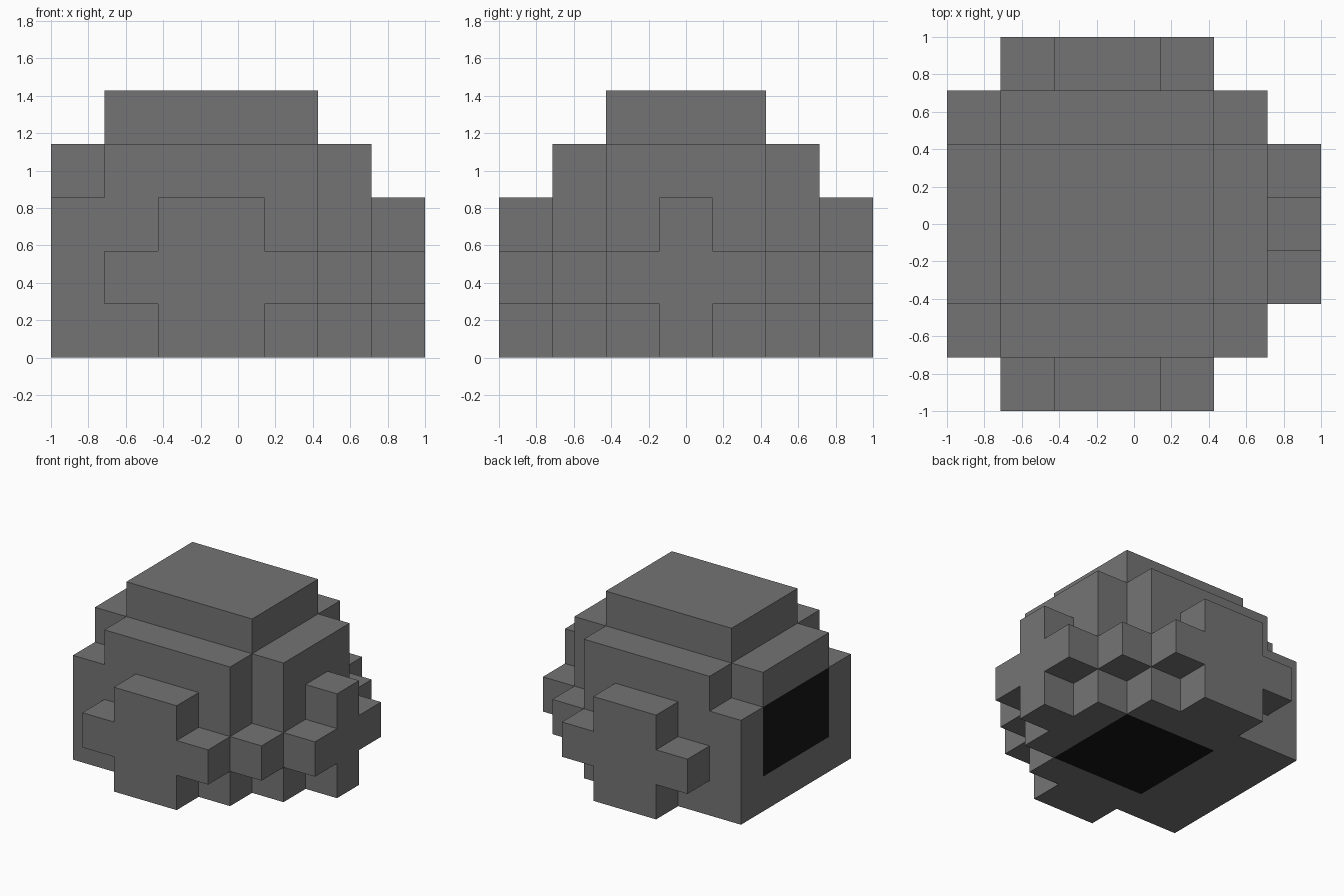
import bpy, bmesh, math
from mathutils import Vector

if "Cube" in bpy.data.objects:
    bpy.data.objects.remove(bpy.data.objects["Cube"])

U = 2 / 7                                  # size of one block
DIRS = [Vector(d) for d in ((1, 0, 0), (-1, 0, 0), (0, 1, 0), (0, -1, 0), (0, 0, 1), (0, 0, -1))]


def material(name, value):
    m = bpy.data.materials.new(name)
    m.use_nodes = True
    colour = (value, value, value, 1)
    m.diffuse_color = colour
    bsdf = m.node_tree.nodes["Principled BSDF"]
    bsdf.inputs["Base Color"].default_value = colour
    bsdf.inputs["Roughness"].default_value = 0.9
    return m


GREY = material("stone grey", 0.175)
BLACK = material("black", 0.008)


def blocks(name, boxes, is_black=None):
    """Skin a union of block ranges (x0, x1, y0, y1, z0, z1), ends exclusive."""
    cells = {(x, y, z) for x0, x1, y0, y1, z0, z1 in boxes
             for x in range(x0, x1) for y in range(y0, y1) for z in range(z0, z1)}
    bm = bmesh.new()
    for cell in sorted(cells):
        for n in DIRS:
            if tuple(int(c + d) for c, d in zip(cell, n)) in cells:
                continue
            mid = Vector(cell) + Vector((0.5, 0.5, 0.5)) + n / 2
            a = Vector((n.y, n.z, n.x)) / 2
            b = n.cross(a)
            f = bm.faces.new([bm.verts.new((mid + p - Vector((3.5, 3.5, 0))) * U)
                              for p in (-a - b, a - b, a + b, b - a)])
            f.material_index = int(bool(is_black and is_black(mid, n)))
    bmesh.ops.remove_doubles(bm, verts=bm.verts, dist=1e-4)
    bmesh.ops.recalc_face_normals(bm, faces=bm.faces)
    # merge coplanar blocks, keeping colour borders
    bmesh.ops.dissolve_limit(bm, angle_limit=math.radians(1), verts=bm.verts,
                             edges=bm.edges, delimit={'MATERIAL'})
    me = bpy.data.meshes.new(name)
    bm.to_mesh(me)
    bm.free()
    me.materials.append(GREY)
    if is_black:
        me.materials.append(BLACK)
    ob = bpy.data.objects.new(name, me)
    bpy.context.collection.objects.link(ob)
    return ob


def dark_patch(mid, n):
    """Black panels in the -x wall and in the underside."""
    if not 2 < mid.y < 5:
        return False
    wall = n.x < 0 and mid.x == 0 and 1 < mid.z < 3
    base = n.z < 0 and mid.z == 0 and 2 < mid.x < 5
    return wall or base


# Main mass: flat -x wall, block core with a shallower step at each end
blocks("body", [(0, 1, 1, 6, 0, 3), (0, 1, 2, 5, 3, 4),
                (1, 5, 1, 6, 0, 4), (5, 6, 2, 5, 0, 4)], dark_patch)
blocks("crown", [(1, 5, 2, 5, 4, 5)])

# Raised crosses on the front, the back and the +x end
for name, y in (("front_cross", 0), ("back_cross", 6)):
    blocks(name, [(2, 4, y, y + 1, 0, 3), (1, 5, y, y + 1, 1, 2)])
blocks("end_cross", [(6, 7, 3, 4, 0, 3), (6, 7, 2, 5, 1, 2)])

# Single blocks linking the crosses round the +x corners
for name, y in (("front_corner_block", 1), ("back_corner_block", 5)):
    blocks(name, [(5, 6, y, y + 1, 1, 2)])
